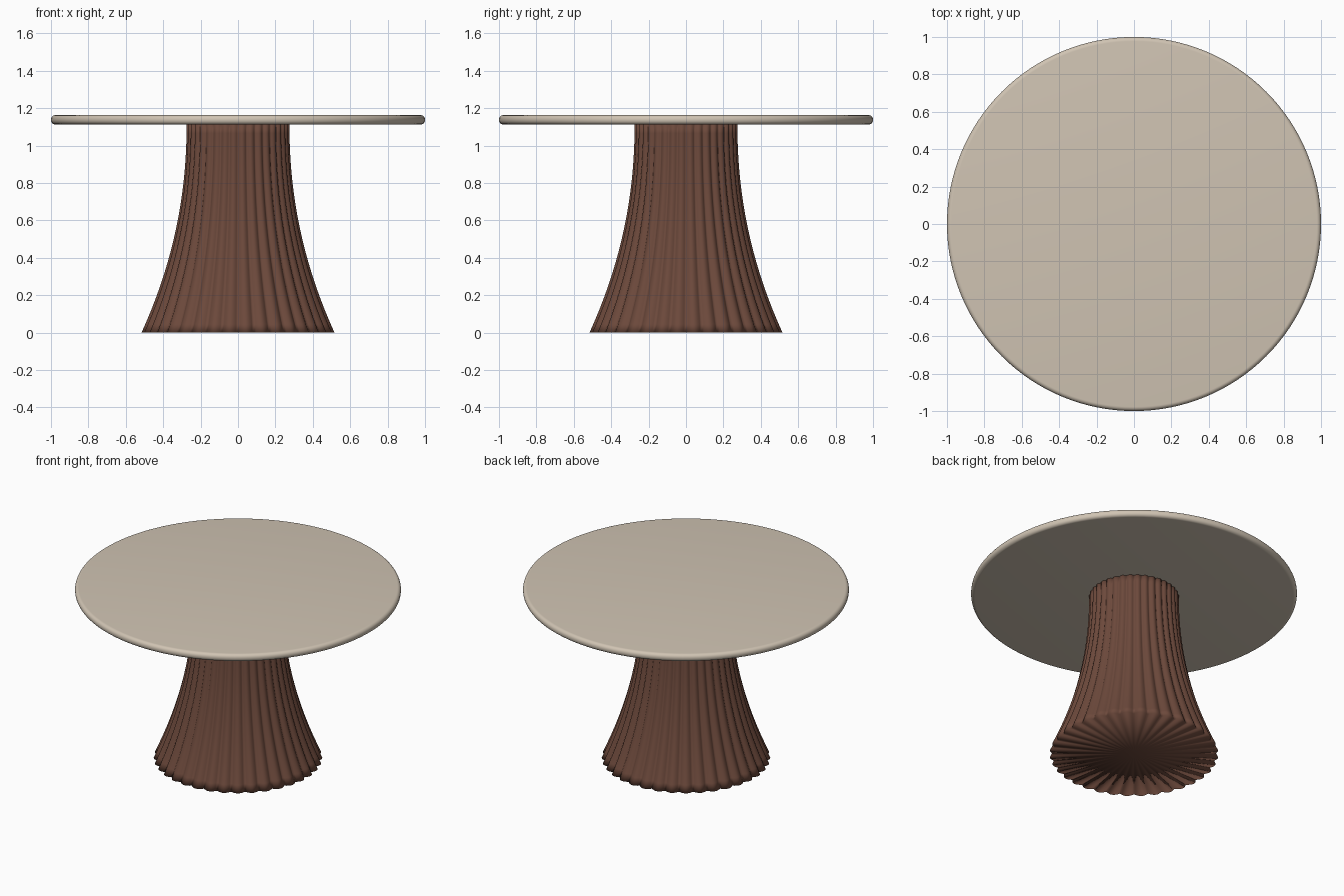
import bpy, bmesh
from math import sin, cos, pi, radians

cube = bpy.data.objects.get("Cube")
if cube:
    bpy.data.objects.remove(cube, do_unlink=True)


def material(name, color):
    mat = bpy.data.materials.new(name)
    mat.use_nodes = True
    mat.diffuse_color = (*color, 1)
    mat.node_tree.nodes["Principled BSDF"].inputs["Base Color"].default_value = (*color, 1)
    return mat


def lathe(name, profile, sides, mat, flute=lambda a: 1.0):
    """Revolve (radius, z) points, scaling the radius by flute(angle), and cap both ends."""
    bm = bmesh.new()
    angles = [2 * pi * i / sides for i in range(sides)]
    rings = [[bm.verts.new((r * flute(a) * cos(a), r * flute(a) * sin(a), z)) for a in angles]
             for r, z in profile]
    for low, high in zip(rings, rings[1:]):
        for i in range(sides):
            j = (i + 1) % sides
            bm.faces.new((low[i], low[j], high[j], high[i]))
    for ring, z in ((rings[0], profile[0][1]), (rings[-1], profile[-1][1])):
        centre = bm.verts.new((0, 0, z))
        for i in range(sides):
            bm.faces.new((ring[i], ring[(i + 1) % sides], centre))
    bmesh.ops.recalc_face_normals(bm, faces=bm.faces)
    mesh = bpy.data.meshes.new(name)
    bm.to_mesh(mesh)
    bm.free()
    mesh.materials.append(mat)
    obj = bpy.data.objects.new(name, mesh)
    bpy.context.collection.objects.link(obj)
    for p in mesh.polygons:
        p.use_smooth = True
    return obj


stone = material("warm beige", (0.63, 0.55, 0.45))
wood = material("dark brown wood", (0.15, 0.066, 0.044))

# Round top with a softly rounded rim
BOTTOM, TOP, ROUND = 1.113, 1.163, 0.023
arc = [radians(15 * i) for i in range(7)]
rim = [(1 - ROUND + ROUND * sin(a), BOTTOM + ROUND - ROUND * cos(a)) for a in arc]
rim += [(1 - ROUND + ROUND * cos(a), TOP - ROUND + ROUND * sin(a)) for a in arc]
lathe("table_top", rim, 128, stone)

# Flared pedestal wrapped in rounded flutes with sharp grooves
FLUTES, STEPS, DEPTH = 36, 8, 0.045


def scallop(a):
    return 1 - DEPTH * (1 - abs(sin(FLUTES / 2 * a)))


levels = 24
flare = []
for i in range(levels + 1):
    t = i / levels
    flare.append((0.276 + 0.242 * (1 - t) ** 2.1, t * BOTTOM))
lathe("fluted_pedestal", flare, FLUTES * STEPS, wood, scallop)
